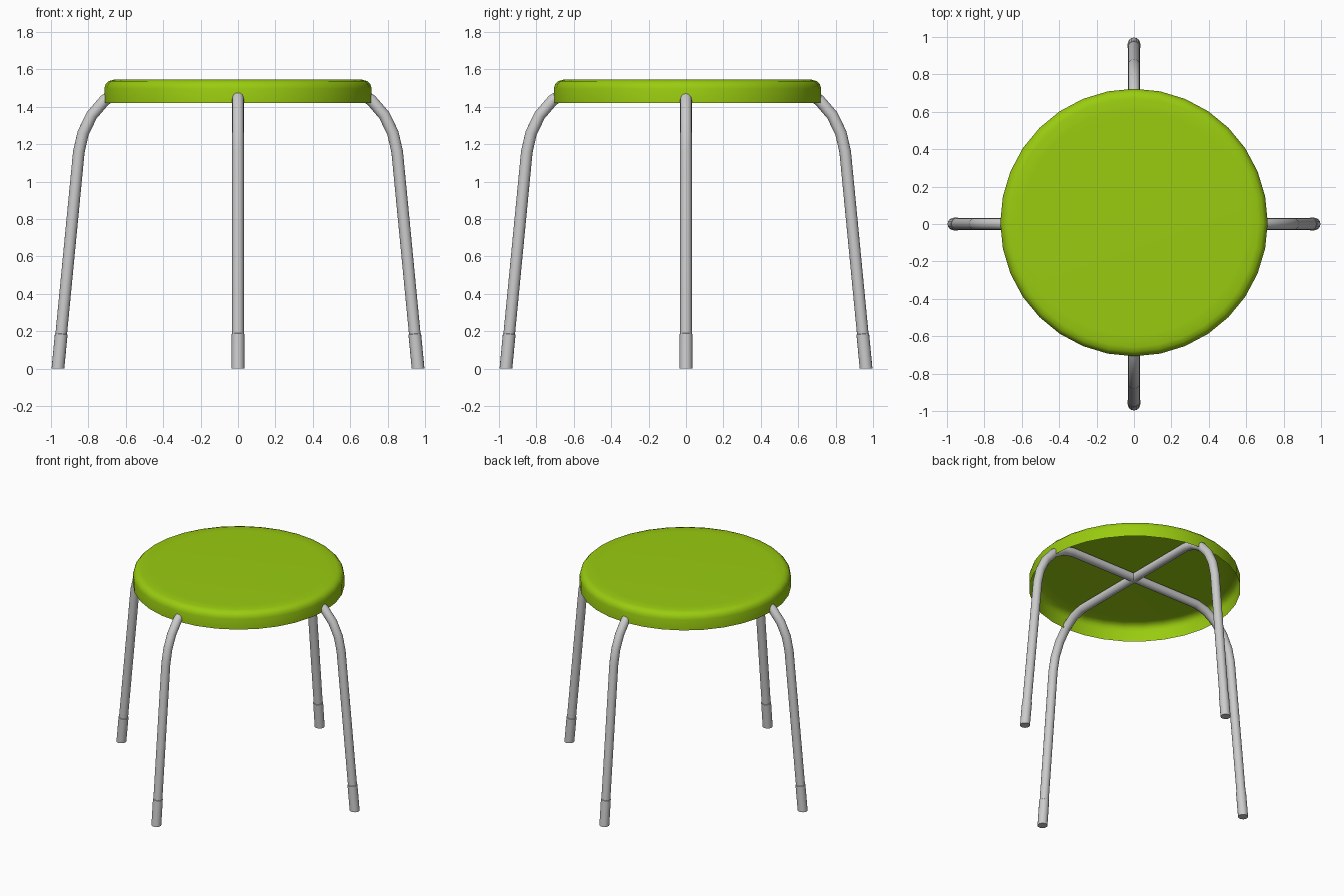
import bpy, bmesh, math
from mathutils import Vector

if "Cube" in bpy.data.objects:
    bpy.data.objects.remove(bpy.data.objects["Cube"])


def finish(name, bm, angle, color=None):
    me = bpy.data.meshes.new(name)
    bm.to_mesh(me)
    bm.free()
    ob = bpy.data.objects.new(name, me)
    bpy.context.collection.objects.link(ob)
    if color:
        mat = bpy.data.materials.new(name + "_colour")
        mat.diffuse_color = color
        mat.use_nodes = True
        mat.node_tree.nodes["Principled BSDF"].inputs["Base Color"].default_value = mat.diffuse_color
        me.materials.append(mat)
    bpy.ops.object.select_all(action='DESELECT')
    ob.select_set(True)
    bpy.context.view_layer.objects.active = ob
    bpy.ops.object.shade_smooth_by_angle(angle=math.radians(angle))
    return ob


def bridge(bm, rings):
    n = len(rings[0])
    for a, b in zip(rings, rings[1:]):
        for i in range(n):
            j = (i + 1) % n
            bm.faces.new((a[i], a[j], b[j], b[i]))


# Seat: thin pressed shell, open underneath
SEGS = 32
profile = [(0.715, 1.42), (0.715, 1.497), (0.708, 1.520), (0.692, 1.537),
           (0.665, 1.545), (0.60, 1.547)]
bm = bmesh.new()
rings = [[bm.verts.new((r * math.cos(2 * math.pi * i / SEGS),
                        r * math.sin(2 * math.pi * i / SEGS) + 0.008, z))
          for i in range(SEGS)] for r, z in profile]
bridge(bm, rings)
bm.faces.new(rings[-1])
finish("seat", bm, 50, (0.32, 0.60, 0.005, 1))


# Leg frames: one bent tube from foot to foot, slightly thicker at the feet
# Points are (distance from centre, height, tube radius)
half = [(0.963, 0.0, 0.034), (0.945, 0.185, 0.034), (0.945, 0.187, 0.031),
        (0.851, 1.16, 0.031), (0.828, 1.26, 0.031), (0.782, 1.355, 0.031),
        (0.712, 1.436, 0.031), (0.63, 1.487, 0.031), (0.545, 1.508, 0.031)]
path = half + [(-x, z, r) for x, z, r in reversed(half)]


def leg_frame(name, turn, sides=16):
    bm = bmesh.new()
    rings = []
    pts = [Vector((x, 0, z)) for x, z, _ in path]
    side = Vector((0, 1, 0))
    for k, p in enumerate(pts):
        if k == 0:
            t = Vector((0, 0, 1))       # feet are cut level with the floor
        elif k == len(pts) - 1:
            t = Vector((0, 0, -1))
        elif path[k][2] != path[k - 1][2]:
            t = (pts[k + 1] - p).normalized()
        elif path[k][2] != path[k + 1][2]:
            t = (p - pts[k - 1]).normalized()
        else:
            t = ((p - pts[k - 1]).normalized() + (pts[k + 1] - p).normalized()).normalized()
        up = t.cross(side)
        r = path[k][2]
        rings.append([bm.verts.new(p + side * r * math.cos(2 * math.pi * i / sides)
                                   + up * r * math.sin(2 * math.pi * i / sides))
                      for i in range(sides)])
    bridge(bm, rings)
    bm.faces.new(rings[0])
    bm.faces.new(rings[-1])
    bmesh.ops.recalc_face_normals(bm, faces=bm.faces)
    ob = finish(name, bm, 40)
    ob.rotation_euler.z = turn


leg_frame("side_leg_frame", 0)
leg_frame("front_back_leg_frame", math.pi / 2)
